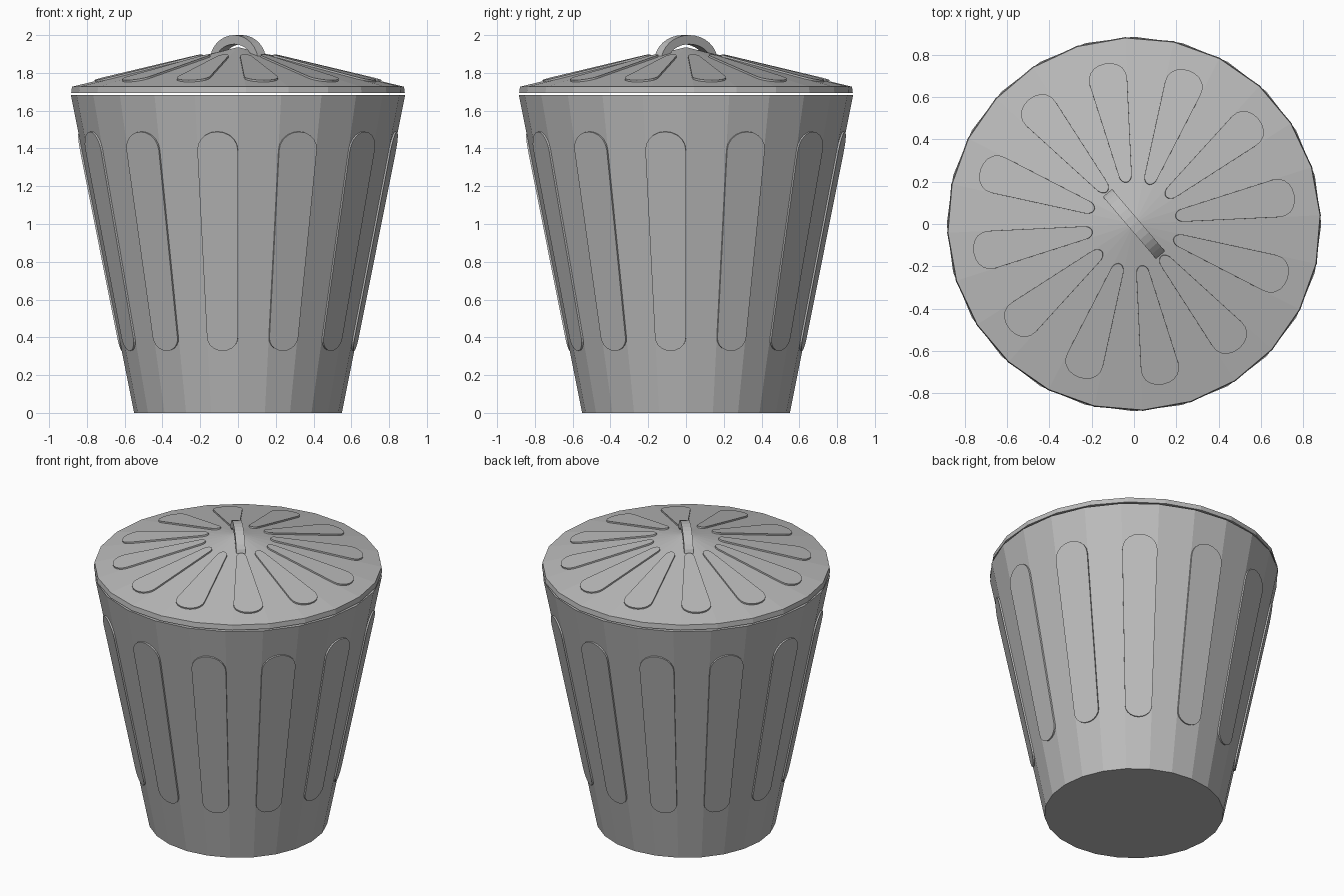
import bpy, bmesh
from math import sin, cos, pi, radians
from mathutils import Vector, Matrix

if "Cube" in bpy.data.objects:
    bpy.data.objects.remove(bpy.data.objects["Cube"])

SIDES = 24
HALF = pi / SIDES

grey = bpy.data.materials.new("galvanised_grey")
grey.use_nodes = True
colour = (0.5, 0.5, 0.5, 1)
grey.diffuse_color = colour
grey.node_tree.nodes["Principled BSDF"].inputs["Base Color"].default_value = colour


def finish(bm, name):
    bmesh.ops.recalc_face_normals(bm, faces=bm.faces)
    mesh = bpy.data.meshes.new(name)
    bm.to_mesh(mesh)
    bm.free()
    mesh.materials.append(grey)
    obj = bpy.data.objects.new(name, mesh)
    bpy.context.collection.objects.link(obj)
    return obj


def frustum(bm, r_low, z_low, r_high, z_high, phase):
    """Capped faceted ring section with a corner at the phase angle."""
    place = Matrix.Translation((0, 0, (z_low + z_high) / 2)) @ Matrix.Rotation(phase, 4, "Z")
    before = set(bm.verts)
    bmesh.ops.create_cone(bm, cap_ends=True, segments=SIDES, radius1=r_low,
                          radius2=r_high, depth=z_high - z_low)
    new = [v for v in bm.verts if v not in before]
    # turn the first corner onto the x axis before placing
    turn = Matrix.Rotation(-pi / 2, 4, "Z")
    bmesh.ops.transform(bm, matrix=place @ turn, verts=new)


def ribs(name, start, end, round_start, round_end, phase, height):
    """Raised round-ended panels on every other facet, from start to end (r, z)."""
    bm = bmesh.new()
    a, b = Vector(start), Vector(end)
    length = (b - a).length
    along = (b - a) / length
    out = Vector((along.y, -along.x))
    if out.dot(Vector((1, 1))) < 0:
        out = -out
    steps = [pi * i / 10 for i in range(11)]
    outline = [(-cos(t), round_start * (1 - sin(t))) for t in steps]
    outline += [(cos(t), length - round_end * (1 - sin(t))) for t in steps]
    for k in range(SIDES // 2):
        spin = Matrix.Rotation(phase + 4 * HALF * k, 3, "Z")
        loops = []
        for lift in (-0.004, height):
            loop = []
            for u, dist in outline:
                r, z = a + along * dist
                p = Vector((r * cos(HALF) + out.x * lift, u * r * sin(HALF), z + out.y * lift))
                loop.append(bm.verts.new(spin @ p))
            loops.append(loop)
        low, high = loops
        bm.faces.new(high)
        for i in range(len(low)):
            j = (i + 1) % len(low)
            bm.faces.new((low[i], low[j], high[j], high[i]))
        bm.faces.new(low[::-1])
    return finish(bm, name)


# Tapered bin body
R_BASE, R_TOP, Z_TOP = 0.55, 0.885, 1.684
bm = bmesh.new()
frustum(bm, R_BASE, 0, R_TOP, Z_TOP, 0)
finish(bm, "bin_body")


def body_at(z):
    return (R_BASE + (R_TOP - R_BASE) * z / Z_TOP, z)


ribs("body_ribs", body_at(0.33), body_at(1.49), 0.07, 0.1, -HALF, 0.01)

# Conical lid with a shallow rim
R_LID, Z_RIM, Z_APEX = 0.88, 1.727, 1.936
LID_TURN = radians(2.7)
bm = bmesh.new()
for v_low, v_high in (((0.884, 1.694), (R_LID, Z_RIM)), ((R_LID, Z_RIM), (0, Z_APEX))):
    frustum(bm, *v_low, *v_high, LID_TURN)
# merge the rim and the cone into one closed shell
inner = [f for f in bm.faces if len(f.verts) == SIDES and f.calc_center_median().z > Z_RIM - 0.01]
bmesh.ops.delete(bm, geom=inner, context="FACES_ONLY")
bmesh.ops.remove_doubles(bm, verts=bm.verts, dist=0.0005)
finish(bm, "lid")


def lid_at(r):
    return (r, Z_APEX + (Z_RIM - Z_APEX) * r / R_LID)


ribs("lid_ribs", lid_at(0.2), lid_at(0.775), 0.035, 0.09, LID_TURN + HALF, 0.01)

# Arched strap handle
bm = bmesh.new()
turn = Matrix.Rotation(radians(-49.5), 3, "Z")
sections = []
for i in range(17):
    t = pi * i / 16
    sections.append([bm.verts.new(turn @ Vector((rx * cos(t), y, 1.86 + rz * sin(t))))
                     for rx, rz, y in ((0.197, 0.14, -0.028), (0.197, 0.14, 0.028),
                                       (0.15, 0.092, 0.028), (0.15, 0.092, -0.028))])
for s, e in zip(sections, sections[1:]):
    for i in range(4):
        j = (i + 1) % 4
        bm.faces.new((s[i], s[j], e[j], e[i]))
bm.faces.new(sections[0])
bm.faces.new(sections[-1])
finish(bm, "lid_handle")
